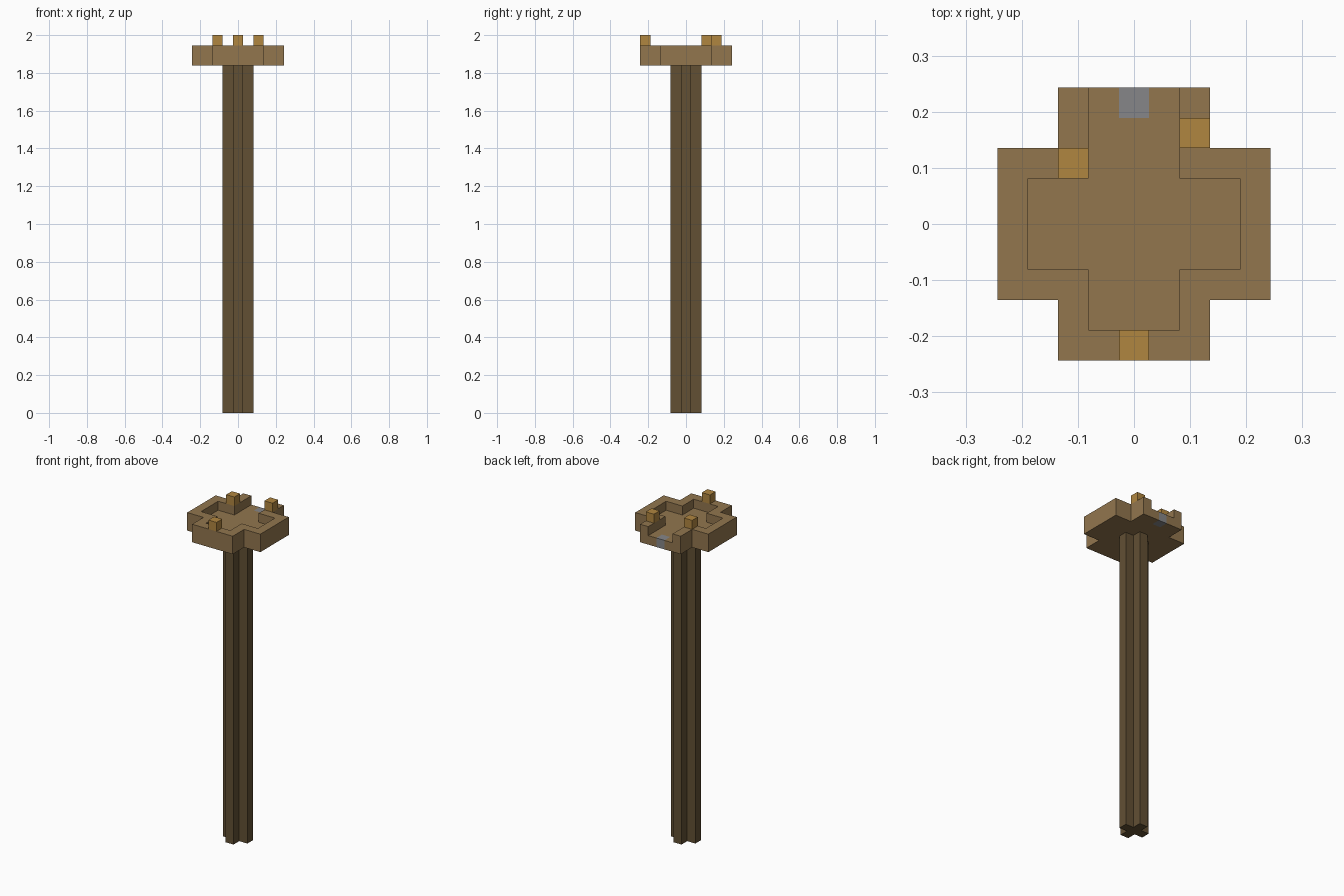
import bpy
import bmesh

U = 2 / 37  # one block

cube = bpy.data.objects.get("Cube")
if cube:
    bpy.data.objects.remove(cube, do_unlink=True)


def material(name, color):
    mat = bpy.data.materials.new(name)
    mat.use_nodes = True
    rgba = (*color, 1)
    mat.diffuse_color = rgba
    mat.node_tree.nodes["Principled BSDF"].inputs["Base Color"].default_value = rgba
    return mat


def mirrored(half):
    """Close a half outline by mirroring it across x = 0."""
    return half + [(-x, y) for x, y in reversed(half)]


def prism(name, outline, bottom, top, mat):
    """Extrude an outline, in blocks, between two heights."""
    mesh = bpy.data.meshes.new(name)
    bm = bmesh.new()
    face = bm.faces.new([bm.verts.new((x * U, y * U, bottom * U)) for x, y in outline])
    ext = bmesh.ops.extrude_face_region(bm, geom=[face], use_keep_orig=True)
    verts = [v for v in ext["geom"] if isinstance(v, bmesh.types.BMVert)]
    bmesh.ops.translate(bm, verts=verts, vec=(0, 0, (top - bottom) * U))
    bmesh.ops.recalc_face_normals(bm, faces=bm.faces)
    bm.to_mesh(mesh)
    bm.free()
    mesh.materials.append(mat)
    obj = bpy.data.objects.new(name, mesh)
    bpy.context.collection.objects.link(obj)
    return obj


def half_cross(arm, width):
    """Right half of a cross, from the front edge to the back edge."""
    return [(width, -arm), (width, -width), (arm, -width),
            (arm, width), (width, width), (width, arm)]


def block(x, y):
    return [(x - .5, y - .5), (x + .5, y - .5), (x + .5, y + .5), (x - .5, y + .5)]


dark_wood = material("dark wood", (0.122, 0.080, 0.034))
wood = material("wood", (0.287, 0.181, 0.076))
amber = material("amber", (0.434, 0.238, 0.051))
grey = material("grey", (0.238, 0.238, 0.246))

# Post
prism("post", mirrored(half_cross(1.5, .5)), 0, 34, dark_wood)

# Platform floor, notched at the back for the grey block
outer = half_cross(4.5, 2.5)
prism("platform_floor", mirrored(outer + [(.5, 4.5), (.5, 3.5)]), 34, 35, wood)
prism("entrance_block", block(0, 4), 34, 35, grey)

# Low wall around the floor, open at the back
inner = half_cross(3.5, 1.5)
inner[-1] = (1.5, 4.5)
wall = mirrored(outer + [(1.5, 4.5)] + inner[-2::-1])
prism("platform_wall", wall, 35, 36, wood)

# Small blocks on the wall
for name, x, y in (("front_peg", 0, -4), ("right_peg", -2, 2), ("left_peg", 2, 3)):
    prism(name, block(x, y), 36, 37, amber)
